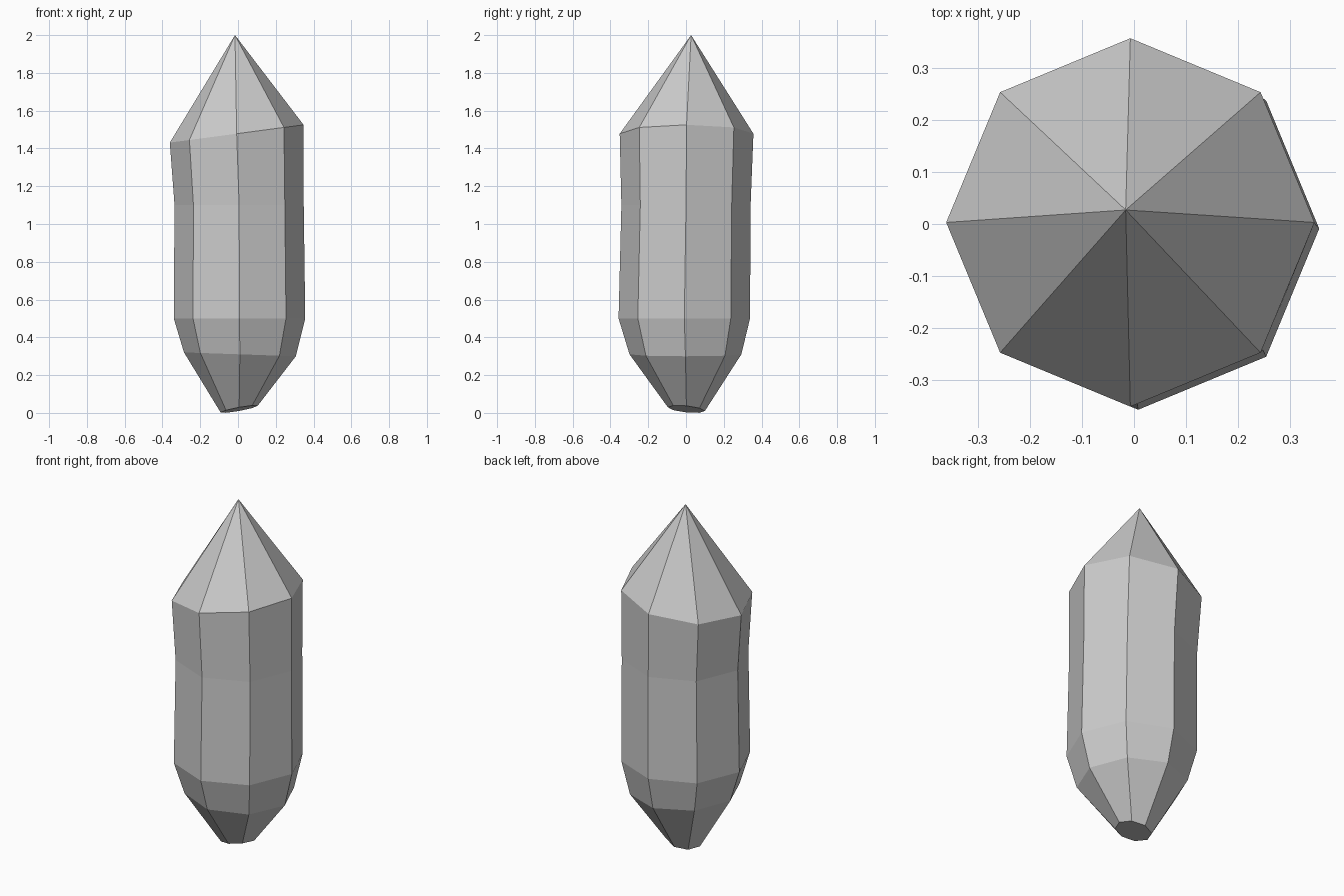
import bpy
import bmesh
from math import cos, sin, pi

if "Cube" in bpy.data.objects:
    bpy.data.objects.remove(bpy.data.objects["Cube"])

SIDES = 8
# Rings, bottom to top: centre x, centre y, radius, height, slope along x, slope along y
RINGS = [
    (0.006, 0.002, 0.098, 0.020, 0.18, -0.10),
    (0.010, -0.003, 0.296, 0.310, -0.035, 0.0),
    (0.008, -0.009, 0.348, 0.500, 0.0, 0.0),
    (0.006, 0.000, 0.342, 1.100, 0.0, 0.0),
    (-0.007, 0.003, 0.354, 1.478, 0.133, 0.0),
]
APEX = (-0.016, 0.027, 2.0)


def add_ring(bm, cx, cy, r, z, sx, sy):
    verts = []
    for i in range(SIDES):
        a = 2 * pi * i / SIDES
        dx, dy = r * cos(a), r * sin(a)
        verts.append(bm.verts.new((cx + dx, cy + dy, z + sx * dx + sy * dy)))
    return verts


# Crystal body: stacked eight-sided rings
bm = bmesh.new()
rings = [add_ring(bm, *ring) for ring in RINGS]
for low, high in zip(rings, rings[1:]):
    for i in range(SIDES):
        j = (i + 1) % SIDES
        bm.faces.new((low[i], low[j], high[j], high[i]))

# Small slanted foot and off-centre point
bm.faces.new(rings[0][::-1])
tip = bm.verts.new(APEX)
for i in range(SIDES):
    bm.faces.new((rings[-1][i], rings[-1][(i + 1) % SIDES], tip))

bmesh.ops.recalc_face_normals(bm, faces=bm.faces)
mesh = bpy.data.meshes.new("crystal")
bm.to_mesh(mesh)
bm.free()
bpy.context.collection.objects.link(bpy.data.objects.new("crystal", mesh))
